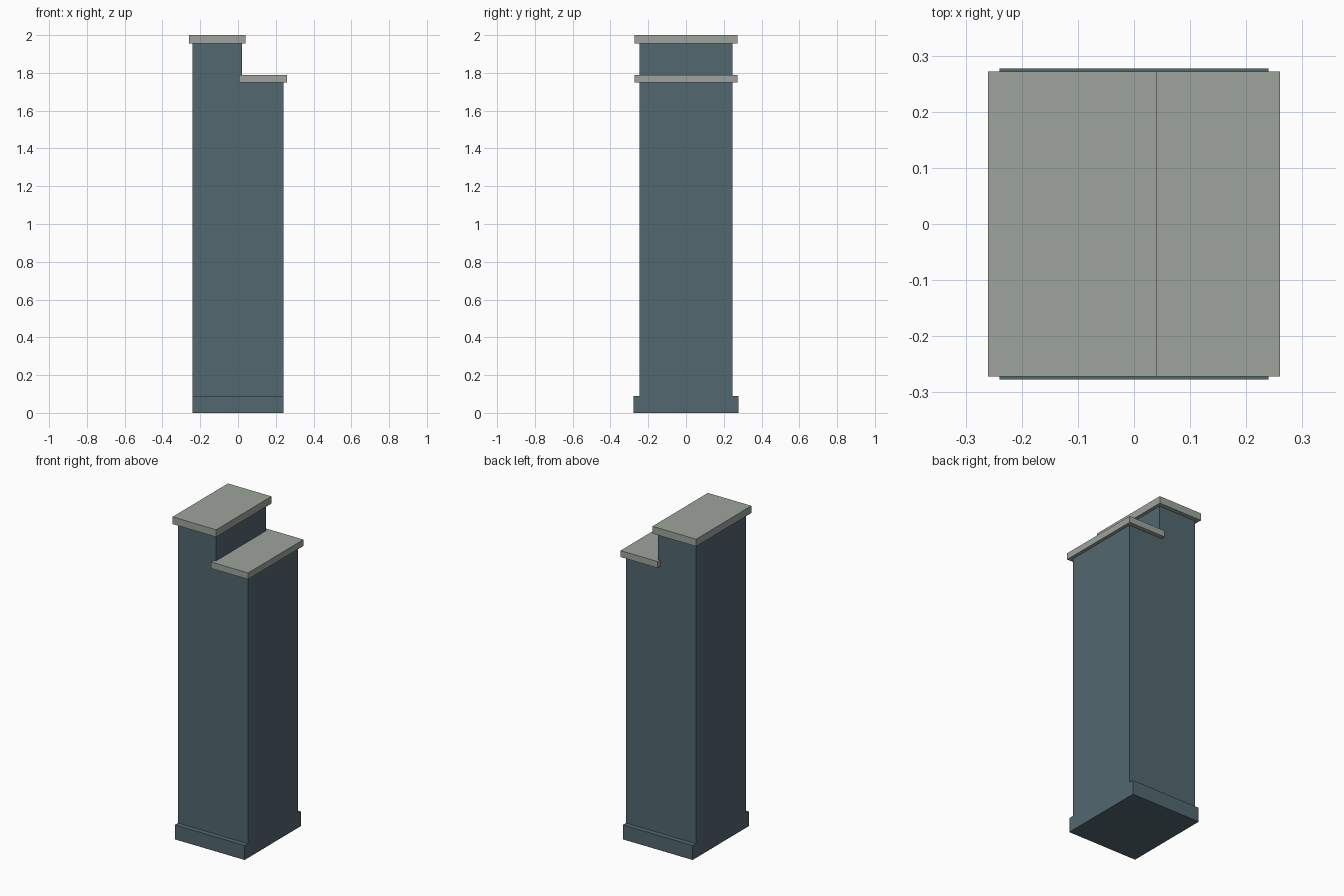
import bpy
import bmesh

cube = bpy.data.objects.get("Cube")
if cube:
    bpy.data.objects.remove(cube, do_unlink=True)


def make_material(name, rgb):
    mat = bpy.data.materials.new(name)
    mat.use_nodes = True
    mat.diffuse_color = (*rgb, 1)
    mat.node_tree.nodes["Principled BSDF"].inputs["Base Color"].default_value = (*rgb, 1)
    return mat


def extrude_profile(name, points, half_depth, mat):
    """Extrude a front (x, z) outline symmetrically along y."""
    bm = bmesh.new()
    face = bm.faces.new([bm.verts.new((x, -half_depth, z)) for x, z in points])
    result = bmesh.ops.extrude_face_region(bm, geom=[face])
    back = [v for v in result["geom"] if isinstance(v, bmesh.types.BMVert)]
    bmesh.ops.translate(bm, verts=back, vec=(0, 2 * half_depth, 0))
    bmesh.ops.recalc_face_normals(bm, faces=bm.faces)
    mesh = bpy.data.meshes.new(name)
    bm.to_mesh(mesh)
    bm.free()
    mesh.materials.append(mat)
    obj = bpy.data.objects.new(name, mesh)
    bpy.context.collection.objects.link(obj)
    return obj


def slab(name, x0, x1, z0, z1, half_depth, mat):
    return extrude_profile(name, [(x0, z0), (x1, z0), (x1, z1), (x0, z1)], half_depth, mat)


slate = make_material("slate_blue", (0.084, 0.138, 0.162))
stone = make_material("pale_stone", (0.337, 0.376, 0.332))

# Plinth, projecting only at the front and back
slab("plinth", -0.24, 0.24, 0, 0.09, 0.277, slate)

# Stepped shaft: tall on one side, lower on the other
extrude_profile("stepped_shaft",
                [(-0.24, 0.09), (0.24, 0.09), (0.24, 1.75),
                 (0.02, 1.75), (0.02, 1.955), (-0.24, 1.955)], 0.246, slate)

# Overhanging capstones
slab("upper_capstone", -0.26, 0.04, 1.955, 2, 0.272, stone)
slab("lower_capstone", 0.005, 0.26, 1.75, 1.79, 0.272, stone)
